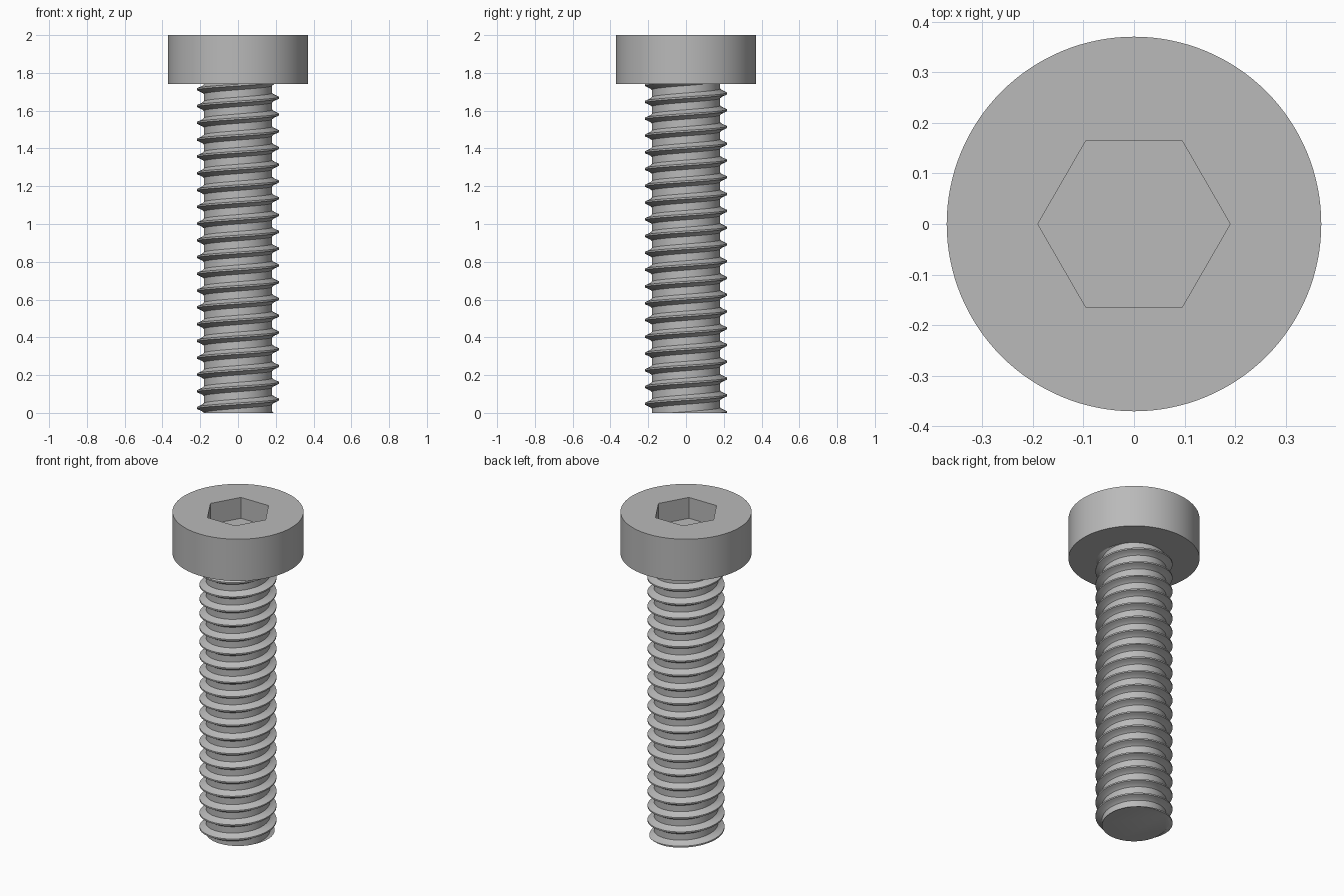
import bpy
import bmesh
import math

if "Cube" in bpy.data.objects:
    bpy.data.objects.remove(bpy.data.objects["Cube"], do_unlink=True)

HEAD_R, HEAD_BOTTOM, TOP = 0.37, 1.74, 2.0
SOCKET_R, SOCKET_DEPTH = 0.19, 0.13
PITCH, CREST_AT = 0.0888, 0.026
SEGMENTS = 80
# Thread profile: fraction of the pitch away from the crest, radius
HALF = [(0.05, 0.2174), (0.12, 0.203), (0.2, 0.189), (0.28, 0.181)]
PROFILE = [(-f, r) for f, r in reversed(HALF)] + HALF

steel = bpy.data.materials.new("grey steel")
steel.use_nodes = True
colour = (0.49, 0.49, 0.49, 1)
steel.diffuse_color = colour
steel.node_tree.nodes["Principled BSDF"].inputs["Base Color"].default_value = colour


def add_object(name, bm):
    bmesh.ops.recalc_face_normals(bm, faces=bm.faces)
    mesh = bpy.data.meshes.new(name)
    bm.to_mesh(mesh)
    bm.free()
    mesh.materials.append(steel)
    obj = bpy.data.objects.new(name, mesh)
    bpy.context.collection.objects.link(obj)
    return obj


def smooth(obj):
    bpy.ops.object.select_all(action="DESELECT")
    obj.select_set(True)
    bpy.context.view_layer.objects.active = obj
    bpy.ops.object.shade_smooth_by_angle(angle=math.radians(30))


def prism(name, sides, radius, bottom, top):
    bm = bmesh.new()
    ring = []
    for i in range(sides):
        a = math.tau * i / sides
        ring.append(bm.verts.new((radius * math.cos(a), radius * math.sin(a), bottom)))
    base = bm.faces.new(ring)
    up = bmesh.ops.extrude_face_region(bm, geom=[base], use_keep_orig=True)["geom"]
    bmesh.ops.translate(bm, vec=(0, 0, top - bottom),
                        verts=[v for v in up if isinstance(v, bmesh.types.BMVert)])
    return add_object(name, bm)


# Head with a hexagonal socket
head = prism("screw_head", 128, HEAD_R, HEAD_BOTTOM, TOP)
cutter = prism("socket_cutter", 6, SOCKET_R, TOP - SOCKET_DEPTH, TOP + 0.1)
cutter.hide_render = True
cut = head.modifiers.new("hex_socket", "BOOLEAN")
cut.operation = "DIFFERENCE"
cut.solver = "EXACT"
cut.object = cutter
bpy.context.view_layer.objects.active = head
bpy.ops.object.modifier_apply(modifier=cut.name)
bpy.data.objects.remove(cutter, do_unlink=True)
smooth(head)

# Threaded shank: the profile climbs one pitch for each turn
bm = bmesh.new()
columns = []
for i in range(SEGMENTS + 1):
    turn = i / SEGMENTS
    a = math.tau * turn
    columns.append([
        bm.verts.new((r * math.cos(a), r * math.sin(a),
                      CREST_AT + PITCH * (n + f + turn - 0.5)))
        for n in range(-2, 22) for f, r in PROFILE])
for left, right in zip(columns, columns[1:]):
    for k in range(len(left) - 1):
        bm.faces.new((left[k], right[k], right[k + 1], left[k + 1]))
bmesh.ops.remove_doubles(bm, verts=bm.verts, dist=0.00005)

# Trim the shank flat at the tip and inside the head
for height, normal in ((0, -1), (HEAD_BOTTOM + 0.01, 1)):
    result = bmesh.ops.bisect_plane(
        bm, geom=bm.verts[:] + bm.edges[:] + bm.faces[:], dist=0.00001,
        plane_co=(0, 0, height), plane_no=(0, 0, normal), clear_outer=True)
    rim = [e for e in result["geom_cut"] if isinstance(e, bmesh.types.BMEdge)]
    bmesh.ops.edgeloop_fill(bm, edges=rim)
shank = add_object("threaded_shank", bm)
smooth(shank)
